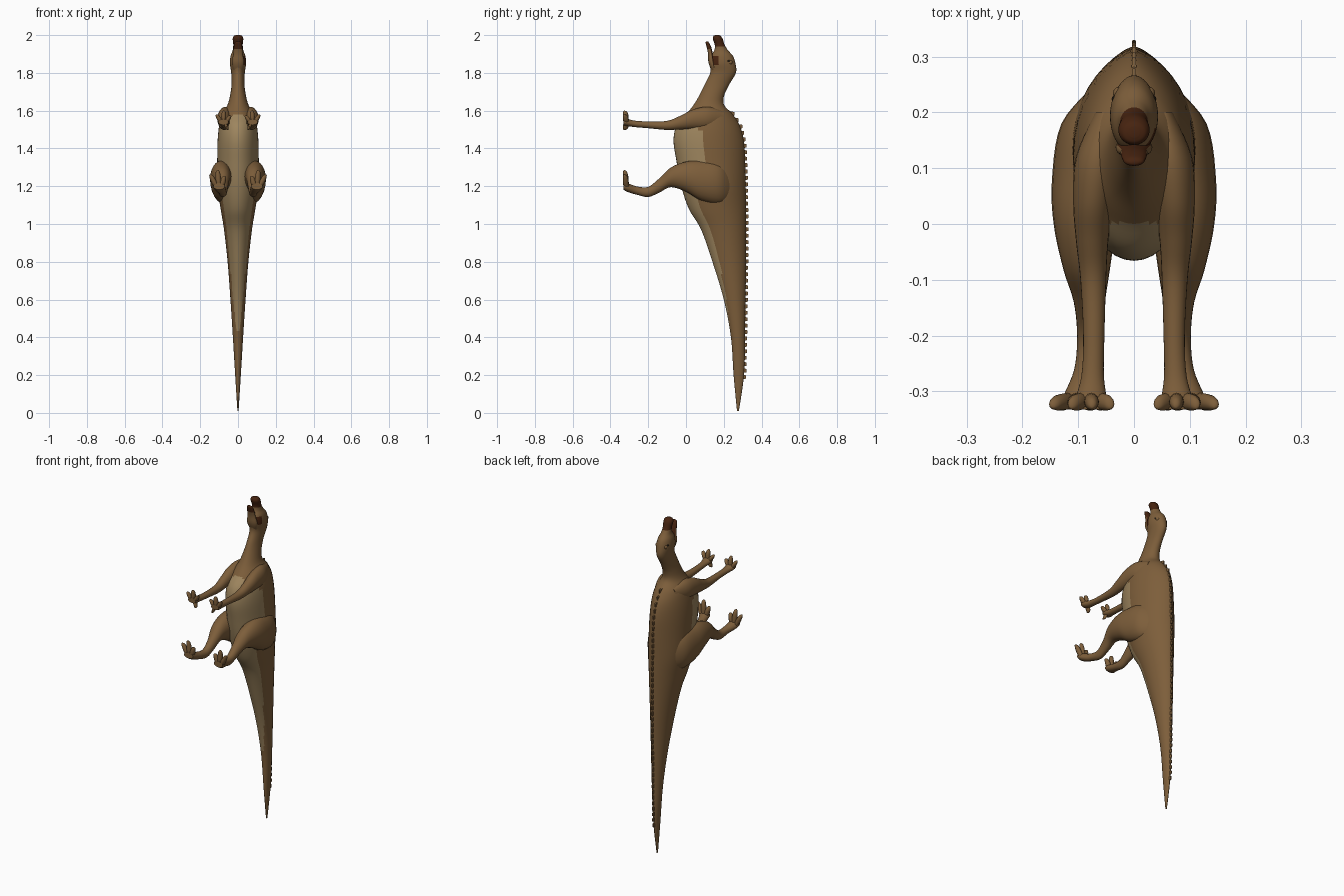
import bpy, bmesh, math
from mathutils import Vector

if "Cube" in bpy.data.objects:
    bpy.data.objects.remove(bpy.data.objects["Cube"])


def colour(name, rgb):
    m = bpy.data.materials.new(name)
    m.diffuse_color = (*rgb, 1)
    m.use_nodes = True
    m.node_tree.nodes["Principled BSDF"].inputs["Base Color"].default_value = m.diffuse_color
    return m


HIDE = colour("brown_hide", (0.205, 0.112, 0.043))
BELLY = colour("tan_belly", (0.34, 0.235, 0.112))
BEAK = colour("dark_beak", (0.062, 0.017, 0.005))
EYE = colour("black_eye", (0.015, 0.01, 0.006))
PALETTE = [HIDE, BELLY, BEAK, EYE]


def finish(name, bm):
    bmesh.ops.recalc_face_normals(bm, faces=bm.faces)
    me = bpy.data.meshes.new(name)
    bm.to_mesh(me)
    bm.free()
    for m in PALETTE:
        me.materials.append(m)
    ob = bpy.data.objects.new(name, me)
    bpy.context.collection.objects.link(ob)
    bpy.context.view_layer.objects.active = ob
    ob.select_set(True)
    bpy.ops.object.shade_smooth_by_angle(angle=math.radians(50))
    ob.select_set(False)
    return ob


def smooth_path(pts, steps):
    """Catmull-Rom interpolation of section stations."""
    out = []
    for i in range(len(pts) - 1):
        quad = [pts[max(i - 1, 0)], pts[i], pts[i + 1], pts[min(i + 2, len(pts) - 1)]]
        for k in range(steps):
            t = k / steps
            out.append([0.5 * (2 * b + (c - a) * t + (2 * a - 5 * b + 4 * c - d) * t ** 2
                               + (3 * b - a - 3 * c + d) * t ** 3) for a, b, c, d in zip(*quad)])
    return out + [list(pts[-1])]


def lerp(table, v):
    for (a, p), (b, q) in zip(table, table[1:]):
        if a <= v <= b:
            return p + (q - p) * (v - a) / (b - a)
    return table[0][1] if v < table[0][0] else table[-1][1]


def loft(name, axis, stations, steps=4, sides=16, paint=None):
    """Stations: position on axis, centre x, other centre, x radius, other radius, back sharpness."""
    bm = bmesh.new()
    rings = []
    stations = [tuple(s) + (1,) * (6 - len(s)) for s in stations]
    for p, cx, co, rx, ro, sharp in smooth_path(stations, steps):
        ring = []
        for k in range(sides):
            a = 2 * math.pi * k / sides
            c, s = math.cos(a), math.sin(a)
            x = cx + rx * (math.copysign(abs(c) ** sharp, c) if s > 0 else c)
            o = co + ro * s
            ring.append(bm.verts.new((x, o, p) if axis == 'z' else (x, p, o)))
        rings.append(ring)
    for r0, r1 in zip(rings, rings[1:]):
        for k in range(sides):
            j = (k + 1) % sides
            f = bm.faces.new((r0[k], r0[j], r1[j], r1[k]))
            if paint:
                f.material_index = paint(f.calc_center_median(), math.sin(2 * math.pi * (k + .5) / sides))
    for r, flip in ((rings[0], 1), (rings[-1], 0)):
        f = bm.faces.new(r[::-1] if flip else r)
        if paint:
            f.material_index = paint(f.calc_center_median(), 0)
    return finish(name, bm)


# Tail, trunk, neck and skull in one skin: height, belly y, back y, half width, sharpness
PROFILE = [(.01, .27, .28, .003, 1), (.2, .252, .307, .015, 1.2), (.4, .238, .312, .027, 1.3),
           (.6, .20, .315, .04, 1.3), (.8, .14, .318, .055, 1.3), (.97, .08, .318, .074, 1.3),
           (1.08, .015, .318, .092, 1.35), (1.2, -.025, .316, .11, 1.4), (1.33, -.05, .313, .11, 1.4),
           (1.44, -.066, .306, .108, 1.4), (1.52, -.05, .285, .10, 1.3), (1.58, .0, .248, .085, 1.2),
           (1.63, .04, .202, .056, 1), (1.68, .07, .202, .042, 1), (1.74, .10, .23, .034, 1),
           (1.80, .128, .264, .036, 1), (1.85, .126, .262, .043, 1), (1.89, .132, .248, .039, 1),
           (1.92, .15, .222, .028, 1), (1.95, .152, .204, .025, 1), (1.98, .142, .194, .028, 1),
           (1.995, .145, .184, .022, 1), (2.0, .155, .175, .010, 1)]
BELLY_EDGE = [(.42, -1), (.6, -.75), (.8, -.6), (1.24, -.55), (1.33, -.17), (1.5, -.22), (1.58, -1)]


def body_paint(c, s):
    if c.z > 1.94:
        return 2
    if c.x > .01 and 1.845 < c.z < 1.89 and s < -.3:
        return 2
    return 1 if s < lerp(BELLY_EDGE, c.z) else 0


loft("body", 'z', [(z, 0, (f + b) / 2, w, (b - f) / 2, p) for z, f, b, w, p in PROFILE],
     steps=6, sides=40, paint=body_paint)

# Open lower jaw with dark beak tip
loft("lower_jaw", 'z', [(1.79, 0, .16, .018, .015), (1.85, 0, .138, .033, .018), (1.90, 0, .13, .025, .013),
                        (1.935, 0, .122, .023, .012), (1.96, 0, .113, .018, .009), (1.967, 0, .111, .008, .004)],
     paint=lambda c, s: 2 if c.z > 1.93 or (s > .2 and c.z > 1.87) else 0)

# Row of small plates down the spine
bm = bmesh.new()
back = [(r[0], r[2]) for r in PROFILE]
for i in range(42):
    z = .19 + i * .034
    y, h = lerp(back, z), .012
    low = [bm.verts.new((sx * .006, y - .025, z + sz * .016)) for sx, sz in ((-1, -1), (1, -1), (1, 1), (-1, 1))]
    top = [bm.verts.new((sx * .003, y + h, z + sz * .009)) for sx, sz in ((-1, -1), (1, -1), (1, 1), (-1, 1))]
    bm.faces.new(low)
    bm.faces.new(top)
    for k in range(4):
        j = (k + 1) % 4
        bm.faces.new((low[k], low[j], top[j], top[k]))
finish("spine_frill", bm)

HIND_LEG = [(.25, .05, 1.2, .02, .06), (.18, .07, 1.215, .06, .11), (.08, .085, 1.23, .062, .105),
            (0, .088, 1.25, .056, .08), (-.08, .085, 1.247, .042, .052), (-.14, .08, 1.205, .028, .038),
            (-.20, .08, 1.17, .022, .027), (-.26, .085, 1.177, .022, .022), (-.31, .097, 1.193, .030, .023),
            (-.332, .10, 1.2, .030, .018)]
FORE_LEG = [(.2, .05, 1.56, .02, .035), (.12, .064, 1.56, .04, .06), (.04, .073, 1.555, .036, .052),
            (-.03, .075, 1.537, .029, .036), (-.1, .073, 1.522, .023, .024), (-.2, .072, 1.525, .019, .018),
            (-.27, .074, 1.53, .02, .017), (-.315, .077, 1.538, .028, .019), (-.332, .077, 1.54, .026, .015)]


def toe(name, x0, x1, z0, z1, r):
    """Tapering toe lying on the sole plane, tip lifted slightly."""
    rows = [(0, .7, -.312), (.35, 1, -.318), (.7, .95, -.32), (.93, .65, -.323), (1, .2, -.326)]
    loft(name, 'z', [(z0 + (z1 - z0) * t, x0 + (x1 - x0) * t, y, r * k, .015 * k) for t, k, y in rows],
         steps=3, sides=12)


for side, label in ((1, "right"), (-1, "left")):
    # Limbs
    for part, rows in (("hind_leg", HIND_LEG), ("fore_leg", FORE_LEG)):
        loft(f"{label}_{part}", 'y', [(y, side * x, z, rx, rz) for y, x, z, rx, rz in rows], steps=5, sides=24)
    # Toes and fingers
    for n, (x, z) in enumerate(((.072, 1.255), (.108, 1.285), (.145, 1.262))):
        toe(f"{label}_toe_{n}", side * (.09 + n * .01), side * x, 1.185, z, .015)
    for n, (x, z) in enumerate(((.042, 1.575), (.075, 1.6), (.112, 1.58))):
        toe(f"{label}_finger_{n}", side * (.067 + n * .01), side * x, 1.53, z, .013)
    toe(f"{label}_thumb", side * .07, side * .055, 1.54, 1.498, .009)
    # Eye set under a small brow
    for part, loc, r, mat in (("eye", (.032, .224, 1.862), .008, 3), ("brow", (.026, .234, 1.855), .012, 0)):
        bm = bmesh.new()
        bmesh.ops.create_uvsphere(bm, u_segments=12, v_segments=8, radius=r)
        bmesh.ops.translate(bm, verts=bm.verts, vec=Vector((side * loc[0], loc[1], loc[2])))
        for f in bm.faces:
            f.material_index = mat
        finish(f"{label}_{part}", bm)
